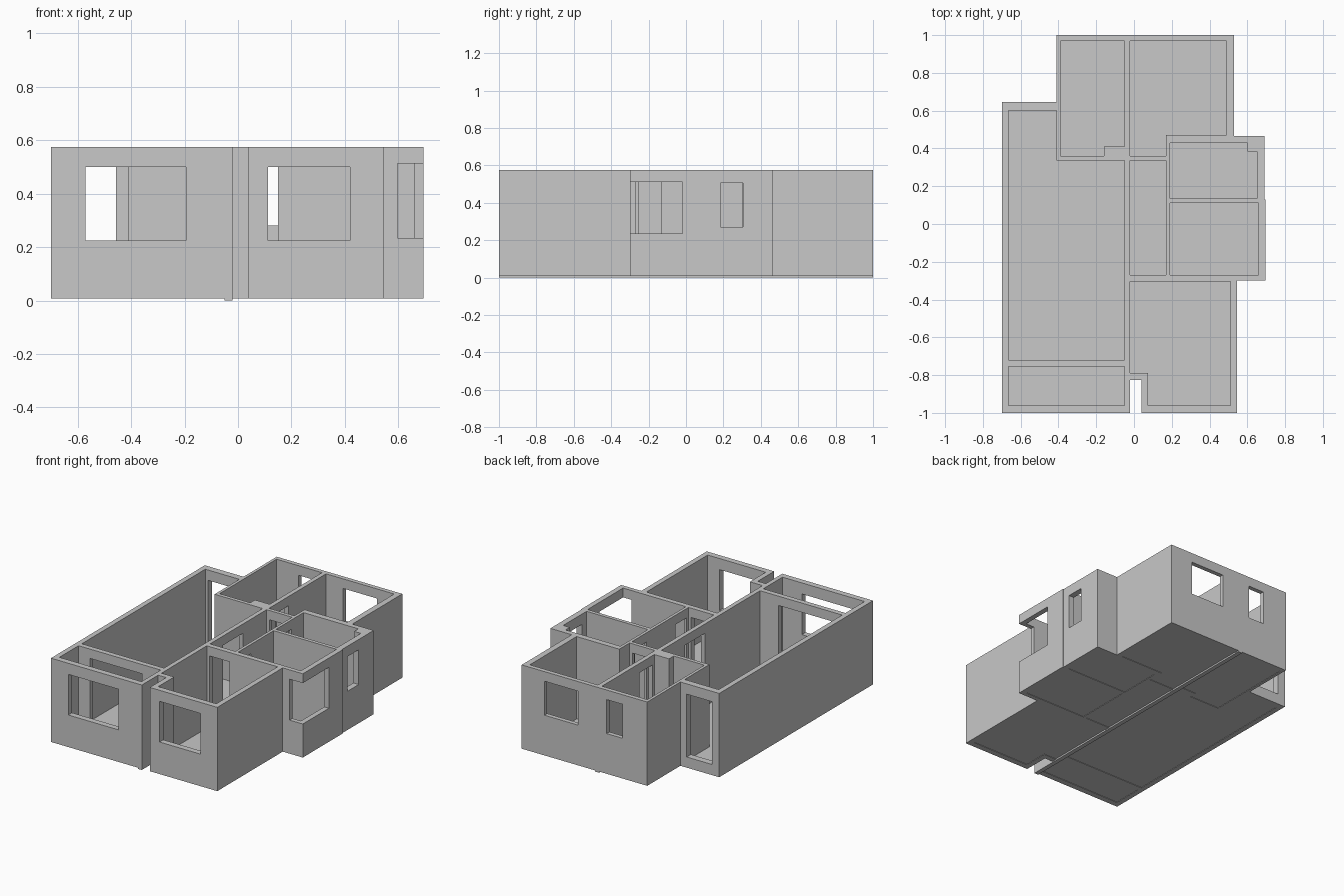
import bpy, bmesh

if "Cube" in bpy.data.objects:
    bpy.data.objects.remove(bpy.data.objects["Cube"], do_unlink=True)

plaster = bpy.data.materials.new("light grey plaster")
plaster.use_nodes = True
grey = (0.58, 0.58, 0.58, 1)
plaster.diffuse_color = grey
plaster.node_tree.nodes["Principled BSDF"].inputs["Base Color"].default_value = grey

BASE, TOP, FLOOR = 0.008, 0.575, 0.018


def rect(x0, x1, y0, y1):
    return [(x0, y0), (x1, y0), (x1, y1), (x0, y1)]


def prisms(name, parts):
    """One object from several (outline, bottom, top) prisms."""
    bm = bmesh.new()
    for pts, z0, z1 in parts:
        face = bm.faces.new([bm.verts.new((x, y, z0)) for x, y in pts])
        new = bmesh.ops.extrude_face_region(bm, geom=[face])["geom"]
        verts = [v for v in new if isinstance(v, bmesh.types.BMVert)]
        bmesh.ops.translate(bm, verts=verts, vec=(0, 0, z1 - z0))
    bmesh.ops.recalc_face_normals(bm, faces=bm.faces[:])
    mesh = bpy.data.meshes.new(name)
    bm.to_mesh(mesh)
    bm.free()
    mesh.materials.append(plaster)
    obj = bpy.data.objects.new(name, mesh)
    bpy.context.collection.objects.link(obj)
    return obj


def cut(target, parts):
    cutter = prisms("cutter", parts)
    cutter.hide_render = True
    mod = target.modifiers.new("cut", 'BOOLEAN')
    mod.operation, mod.solver, mod.object = 'DIFFERENCE', 'EXACT', cutter
    bpy.context.view_layer.update()
    graph = bpy.context.evaluated_depsgraph_get()
    mesh = bpy.data.meshes.new_from_object(target.evaluated_get(graph))
    target.modifiers.clear()
    target.data = mesh
    bpy.data.objects.remove(cutter, do_unlink=True)


# Outer outline of the apartment, counter-clockwise from the front left corner
outline = [(-0.70, -1), (-0.02, -1), (-0.02, -0.825), (0.04, -0.825), (0.04, -1),
           (0.545, -1), (0.545, -0.30), (0.695, -0.30), (0.695, 0.13), (0.69, 0.13),
           (0.69, 0.465), (0.53, 0.465), (0.53, 1), (-0.41, 1), (-0.41, 0.645),
           (-0.70, 0.645)]

# Room outlines
living = [(-0.665, -0.72), (-0.05, -0.72), (-0.05, 0.335), (-0.41, 0.335),
          (-0.41, 0.60), (-0.665, 0.60)]
balcony = rect(-0.665, -0.05, -0.96, -0.755)
back_bedroom = [(-0.39, 0.36), (-0.16, 0.36), (-0.16, 0.41), (-0.05, 0.41),
                (-0.05, 0.97), (-0.39, 0.97)]
main_bedroom = [(-0.02, 0.36), (0.17, 0.36), (0.17, 0.47), (0.49, 0.47),
                (0.49, 0.97), (-0.02, 0.97)]
hall = rect(-0.02, 0.17, -0.27, 0.335)
bathroom = [(0.19, 0.135), (0.65, 0.135), (0.65, 0.385), (0.60, 0.385),
            (0.60, 0.43), (0.19, 0.43)]
kitchen = rect(0.19, 0.66, -0.27, 0.11)
front_bedroom = [(0.075, -0.96), (0.51, -0.96), (0.51, -0.305), (-0.02, -0.305),
                 (-0.02, -0.79), (0.075, -0.79)]
rooms = {"living": living, "balcony": balcony, "back_bedroom": back_bedroom,
         "main_bedroom": main_bedroom, "hall": hall, "bathroom": bathroom,
         "kitchen": kitchen, "front_bedroom": front_bedroom}

# Walls: the solid block with the rooms cut through
walls = prisms("walls", [(outline, BASE, TOP)])
cut(walls, [(pts, -0.1, 0.7) for pts in rooms.values()])

# Windows
corner_window = [(0.597, -0.34), (0.74, -0.34), (0.74, -0.02), (0.64, -0.02),
                 (0.64, -0.25), (0.597, -0.25)]
openings = [
    (rect(-0.57, -0.195, -1.05, -0.93), 0.225, 0.50),
    (rect(0.113, 0.42, -1.05, -0.93), 0.225, 0.50),
    (rect(0.108, 0.36, 0.95, 1.05), 0.28, 0.51),
    (rect(-0.225, -0.106, 0.95, 1.05), 0.28, 0.51),
    (rect(0.63, 0.74, 0.185, 0.305), 0.27, 0.505),
    (corner_window, 0.235, 0.512),
]
# Doorways
openings += [
    (rect(-0.645, -0.457, 0.58, 0.68), 0.08, 0.505),
    (rect(-0.58, -0.19, -0.77, -0.70), 0.022, 0.512),
    (rect(0.0, 0.15, -0.32, -0.25), 0.022, 0.512),
    (rect(-0.07, 0.0, -0.13, 0.08), 0.022, 0.512),
    (rect(0.0, 0.15, 0.32, 0.375), 0.022, 0.512),
    (rect(-0.07, 0.0, 0.43, 0.57), 0.022, 0.512),
    (rect(0.15, 0.21, 0.18, 0.30), 0.022, 0.512),
    (rect(0.15, 0.21, -0.25, -0.13), 0.022, 0.512),
]
cut(walls, openings)

# Floor plates, one for each room
for room, pts in rooms.items():
    prisms(room + "_floor", [(pts, BASE + 0.003, FLOOR)])

# Shallow footing under the long middle wall
prisms("middle_wall_footing", [(rect(-0.05, -0.02, -1, 1), 0, BASE + 0.002)])
